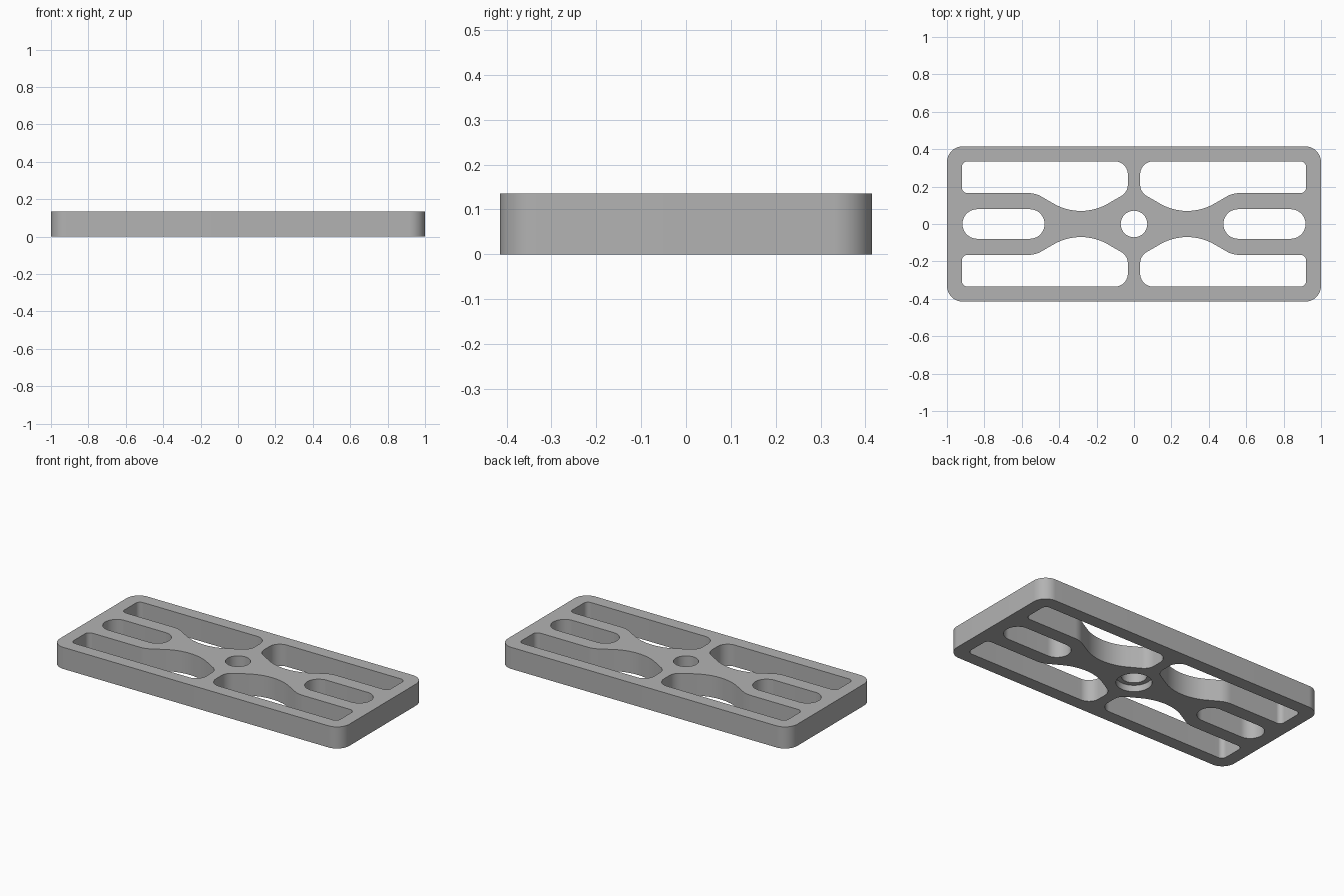
import bpy, bmesh, math
from mathutils import Vector

if "Cube" in bpy.data.objects:
    bpy.data.objects.remove(bpy.data.objects["Cube"], do_unlink=True)

HEIGHT = 0.135


def rounded(corners):
    """Outline from (x, y, radius) corners, each filleted with an arc."""
    out = []
    for i, (x, y, r) in enumerate(corners):
        p = Vector((x, y))
        a = (Vector(corners[i - 1][:2]) - p).normalized()
        b = (Vector(corners[(i + 1) % len(corners)][:2]) - p).normalized()
        half = a.angle(b) / 2
        centre = p + (a + b).normalized() * (r / math.sin(half))
        start = p + a * (r / math.tan(half)) - centre
        end = p + b * (r / math.tan(half)) - centre
        sweep = math.atan2(start.x * end.y - start.y * end.x, start.dot(end))
        steps = max(4, round(abs(sweep) / math.radians(5)))
        for k in range(steps + 1):
            t = sweep * k / steps
            c, s = math.cos(t), math.sin(t)
            out.append(centre + Vector((start.x * c - start.y * s, start.x * s + start.y * c)))
    return out


def circle(r, n=64):
    return [Vector((r * math.cos(math.tau * k / n), r * math.sin(math.tau * k / n))) for k in range(n)]


def prism(name, outline, z0, z1):
    """Extrude a closed outline from z0 to z1."""
    bm = bmesh.new()
    face = bm.faces.new([bm.verts.new((p.x, p.y, z0)) for p in outline])
    top = bmesh.ops.extrude_face_region(bm, geom=[face])["geom"]
    bmesh.ops.translate(bm, vec=(0, 0, z1 - z0), verts=[v for v in top if isinstance(v, bmesh.types.BMVert)])
    bmesh.ops.recalc_face_normals(bm, faces=bm.faces)
    mesh = bpy.data.meshes.new(name)
    bm.to_mesh(mesh)
    bm.free()
    obj = bpy.data.objects.new(name, mesh)
    bpy.context.collection.objects.link(obj)
    return obj


def box_corners(x0, x1, y, r):
    return [(x0, -y, r), (x1, -y, r), (x1, y, r), (x0, y, r)]


# Rounded rectangular plate
plate = prism("mounting_plate", rounded(box_corners(-1, 1, 0.415, 0.085)), 0, HEIGHT)

# Corner pockets, with a curved bulge towards the middle
pocket = [(0.92, 0.335, 0.03), (0.033, 0.335, 0.07), (0.033, 0.17, 0.07),
          (0.285, 0.025, 0.29), (0.527, 0.165, 0.13), (0.92, 0.165, 0.03)]
cutters = []
for sx in (-1, 1):
    for sy in (-1, 1):
        shape = rounded([(sx * x, sy * y, r) for x, y, r in pocket])
        cutters.append(prism("pocket_cutter", shape, -0.1, 0.3))
    # Round-ended slot on the centre line
    slot = rounded([(sx * x, y, r) for x, y, r in box_corners(0.478, 0.917, 0.079, 0.0789)])
    cutters.append(prism("slot_cutter", slot, -0.1, 0.3))

# Centre hole, counterbored from below
cutters.append(prism("hole_cutter", circle(0.071), -0.1, 0.3))
cutters.append(prism("counterbore_cutter", circle(0.1), -0.1, 0.04))

bpy.context.view_layer.objects.active = plate
plate.select_set(True)
for cutter in cutters:
    cutter.hide_render = True
    mod = plate.modifiers.new("cut", "BOOLEAN")
    mod.operation, mod.solver, mod.object = "DIFFERENCE", "EXACT", cutter
    bpy.ops.object.modifier_apply(modifier=mod.name)
    bpy.data.objects.remove(cutter, do_unlink=True)

# Plain grey finish
grey = bpy.data.materials.new("plain_grey")
grey.use_nodes = True
colour = (0.45, 0.45, 0.45, 1)
grey.diffuse_color = colour
grey.node_tree.nodes["Principled BSDF"].inputs["Base Color"].default_value = colour
plate.data.materials.clear()
plate.data.materials.append(grey)
bpy.ops.object.shade_smooth_by_angle(angle=math.radians(30))
